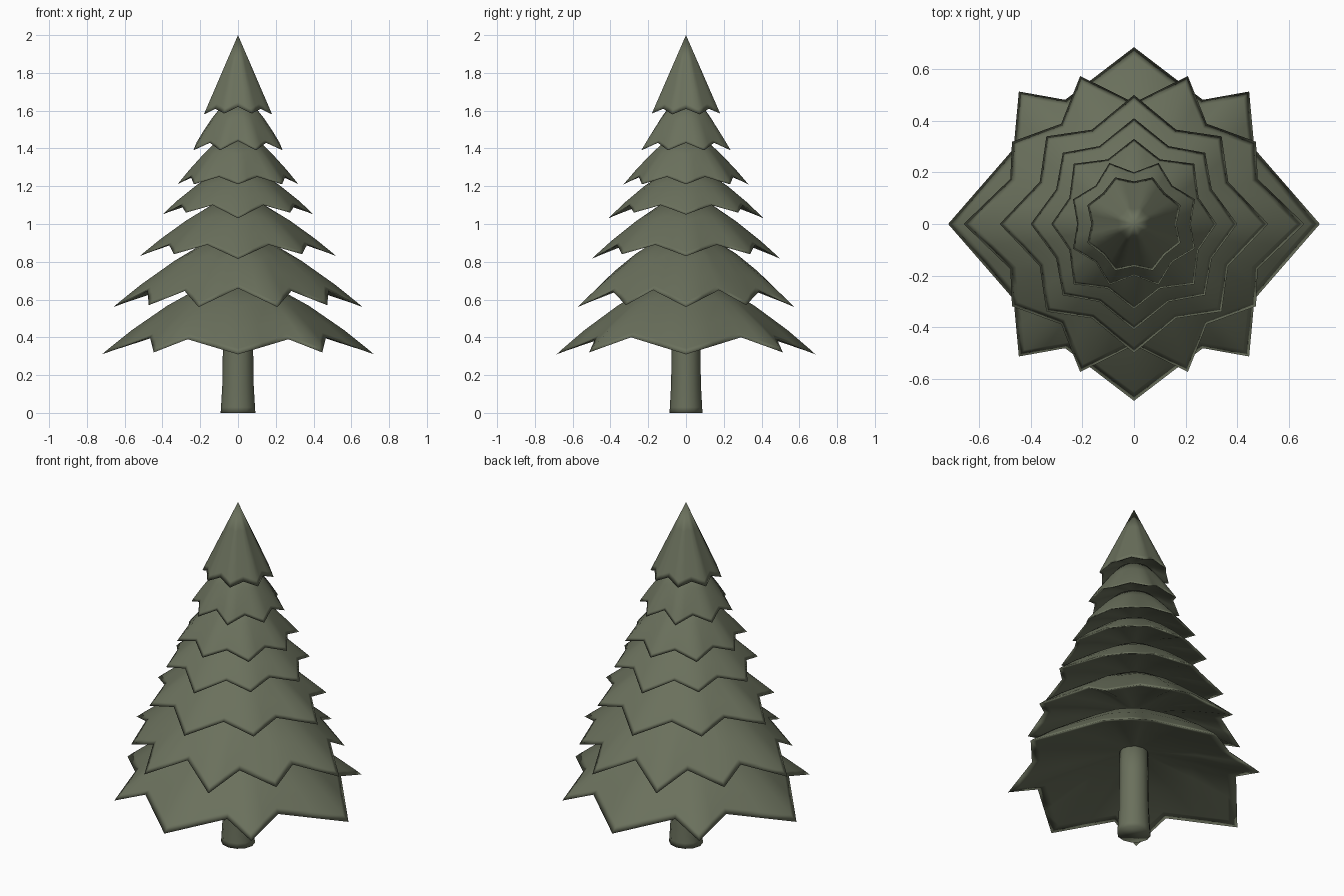
import bpy, bmesh, math

if "Cube" in bpy.data.objects:
    bpy.data.objects.remove(bpy.data.objects["Cube"])

green = bpy.data.materials.new("dull pine green")
green.diffuse_color = (0.145, 0.163, 0.108, 1)
green.use_nodes = True
green.node_tree.nodes["Principled BSDF"].inputs["Base Color"].default_value = green.diffuse_color


def loft(name, rings):
    """Skin closed rings of equal length, first and last are capped."""
    bm = bmesh.new()
    vs = [[bm.verts.new(p) for p in ring] for ring in rings]
    n = len(vs[0])
    for a, b in zip(vs, vs[1:]):
        for i in range(n):
            j = (i + 1) % n
            bm.faces.new((a[i], a[j], b[j], b[i]))
    bm.faces.new(vs[0][::-1])
    bm.faces.new(vs[-1])
    bmesh.ops.remove_doubles(bm, verts=bm.verts, dist=0.0005)
    bmesh.ops.recalc_face_normals(bm, faces=bm.faces)
    me = bpy.data.meshes.new(name)
    bm.to_mesh(me)
    bm.free()
    for f in me.polygons:
        f.use_smooth = True
    me.materials.append(green)
    ob = bpy.data.objects.new(name, me)
    bpy.context.collection.objects.link(ob)
    return ob


def full_circle(q):
    """Mirror a quadrant of (angle, radius, z) rim points to all four sides."""
    half = q + [(180 - a, r, z) for a, r, z in q[-2::-1]]
    pts = half + [(360 - a, r, z) for a, r, z in half[-2:0:-1]]
    out = []
    for (a, r, z), (b, s, w) in zip(pts, pts[1:] + [(360,) + pts[0][1:]]):
        p = (r * math.cos(math.radians(a)), r * math.sin(math.radians(a)), z)
        k = (s * math.cos(math.radians(b)), s * math.sin(math.radians(b)), w)
        out += [p, tuple((u + v) / 2 for u, v in zip(p, k))]
    return out


def toward(rim, t, r0, z0, bulge):
    """Ring at fraction t between an inner circle (r0, z0) and the rim."""
    ring = []
    for x, y, z in rim:
        r = math.hypot(x, y)
        nr = r0 + (r - r0) * t
        nz = z0 + (z - z0) * t + bulge * 4 * t * (1 - t)
        ring.append((x / r * nr, y / r * nr, nz))
    return ring


def tier(name, quadrant, top, under, bulge):
    rim = full_circle(quadrant)
    rings = [toward(rim, t, *under, 0.01) for t in (0, 0.5, 0.9)]
    rings += [toward(rim, t, *top, bulge) for t in (1, 0.93, 0.7, 0.35, 0)]
    loft(name, rings)


# Branch tiers: tips and notches over one quadrant, top circle, underside circle
tier("branch_tier_1", [(0, .72, .31), (32, .55, .40), (49, .68, .32), (61, .55, .39), (90, .685, .31)],
     (.19, .67), (.08, .50), .025)
tier("branch_tier_2", [(0, .66, .56), (20, .51, .65), (34, .57, .57), (54, .48, .645), (70, .61, .56), (90, .47, .66)],
     (.16, .91), (.08, .74), .02)
tier("branch_tier_3", [(0, .52, .83), (24, .40, .89), (45, .48, .84), (66, .40, .89), (90, .50, .815)],
     (.14, 1.10), (.07, .97), .015)
tier("branch_tier_4", [(0, .40, 1.05), (24, .33, 1.10), (45, .39, 1.06), (66, .33, 1.10), (90, .41, 1.03)],
     (.12, 1.27), (.06, 1.15), .015)
tier("branch_tier_5", [(0, .32, 1.21), (22, .27, 1.25), (45, .33, 1.21), (68, .27, 1.25), (90, .33, 1.21)],
     (.11, 1.44), (.06, 1.31), .01)
tier("branch_tier_6", [(0, .22, 1.43), (22, .255, 1.39), (45, .21, 1.43), (68, .255, 1.39), (90, .20, 1.44)],
     (.09, 1.62), (.05, 1.48), .01)
tier("tree_top", [(0, .165, 1.61), (22, .195, 1.58), (45, .17, 1.61), (68, .195, 1.585), (90, .165, 1.62)],
     (.0001, 2.0), (.04, 1.65), 0)

# Trunk, slightly flared at the foot
trunk = [(.092, 0), (.09, .03), (.083, .15), (.08, .35), (.078, .55)]
loft("trunk", [[(r * math.cos(i * math.pi / 6), r * .95 * math.sin(i * math.pi / 6), z)
                for i in range(12)] for r, z in trunk])
